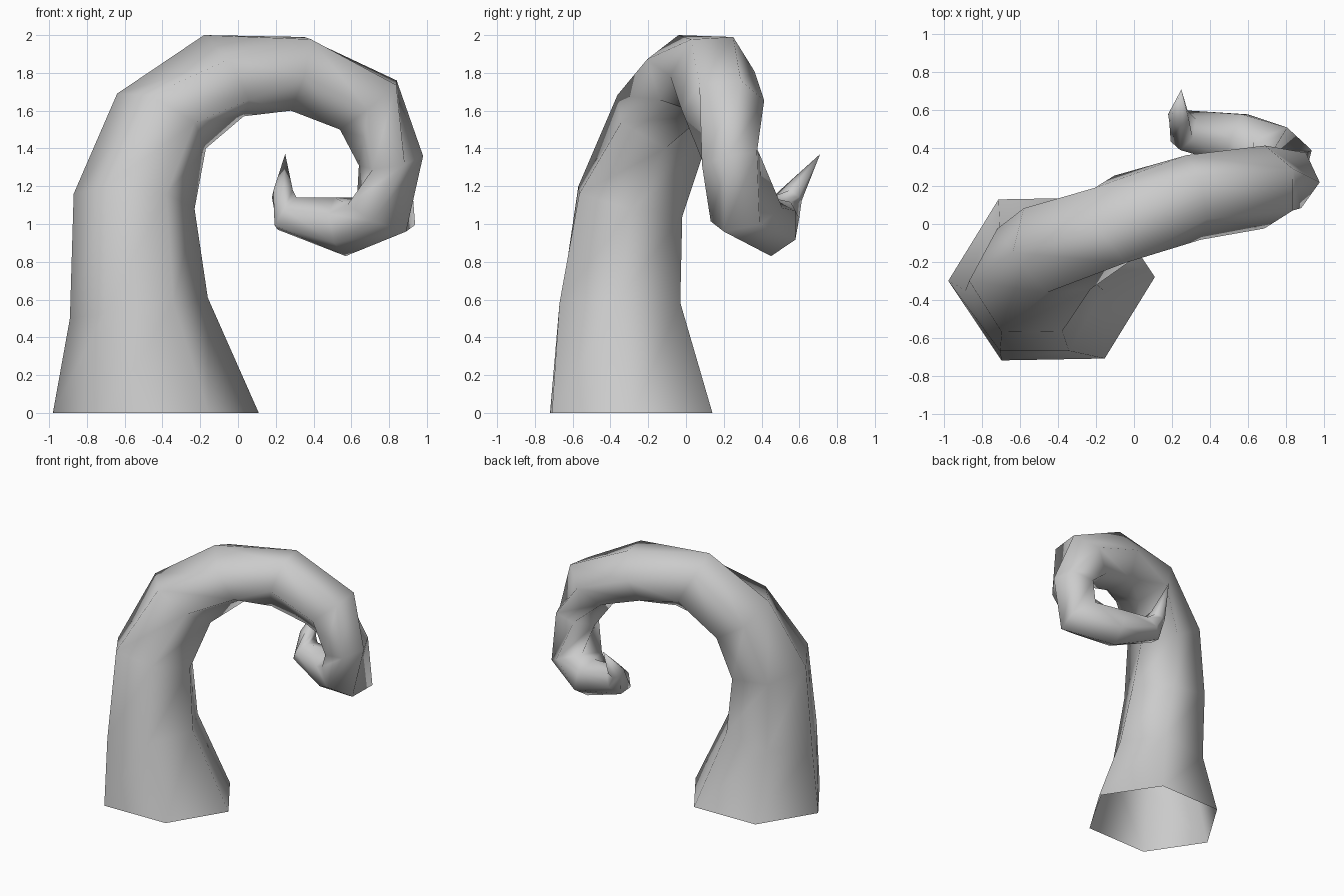
import bpy, bmesh, math
from mathutils import Vector

cube = bpy.data.objects.get("Cube")
if cube:
    bpy.data.objects.remove(cube)

skin = bpy.data.materials.new("grey_skin")
skin.use_nodes = True
grey = (0.6, 0.6, 0.6, 1)
skin.diffuse_color = grey
skin.node_tree.nodes["Principled BSDF"].inputs["Base Color"].default_value = grey

SIDES = 6
# Outer and inner corner of each hexagonal ring, from root to curl
RINGS = [
    ((-0.98, -0.30, 0.00), (0.11, -0.28, 0.00)),
    ((-0.89, -0.35, 0.50), (-0.16, -0.35, 0.61)),
    ((-0.87, -0.30, 1.16), (-0.23, -0.29, 1.08)),
    ((-0.64, -0.15, 1.69), (-0.17, -0.11, 1.40)),
    ((-0.18, -0.04, 2.00), (0.03, 0.09, 1.57)),
    ((0.35, 0.25, 1.99), (0.28, 0.03, 1.60)),
    ((0.84, 0.29, 1.76), (0.54, 0.10, 1.50)),
    ((0.98, 0.22, 1.36), (0.64, 0.26, 1.31)),
    ((0.89, 0.20, 0.96), (0.63, 0.44, 1.14)),
    ((0.57, 0.45, 0.83), (0.51, 0.45, 1.14)),
    ((0.21, 0.54, 0.97), (0.31, 0.45, 1.14)),
    ((0.18, 0.58, 1.14), (0.29, 0.55, 1.18)),
]
TIP = Vector((0.25, 0.71, 1.37))

pairs = [(Vector(a), Vector(b)) for a, b in RINGS]
centres = [(a + b) / 2 for a, b in pairs]
path = centres + [TIP]

bm = bmesh.new()
loops = []
for i, (outer, inner) in enumerate(pairs):
    u = (outer - inner) / 2
    tangent = path[i + 1] - path[max(i - 1, 0)]
    if i == 0:
        tangent = Vector((0, 0, 1))
    depth = 0.9 if i == 0 else 1.0
    v = tangent.cross(u).normalized() * u.length * depth
    loops.append([bm.verts.new(centres[i] + u * math.cos(k * math.tau / SIDES)
                               + v * math.sin(k * math.tau / SIDES))
                  for k in range(SIDES)])

# Skin between rings, leaving the root open
for a, b in zip(loops, loops[1:]):
    for k in range(SIDES):
        n = (k + 1) % SIDES
        bm.faces.new((a[k], a[n], b[n], b[k]))

# Pointed end
point = bm.verts.new(TIP)
for k in range(SIDES):
    bm.faces.new((loops[-1][k], loops[-1][(k + 1) % SIDES], point))

for face in bm.faces:
    face.smooth = True
mesh = bpy.data.meshes.new("tentacle")
bm.to_mesh(mesh)
bm.free()
mesh.materials.append(skin)
tentacle = bpy.data.objects.new("tentacle", mesh)
bpy.context.collection.objects.link(tentacle)
